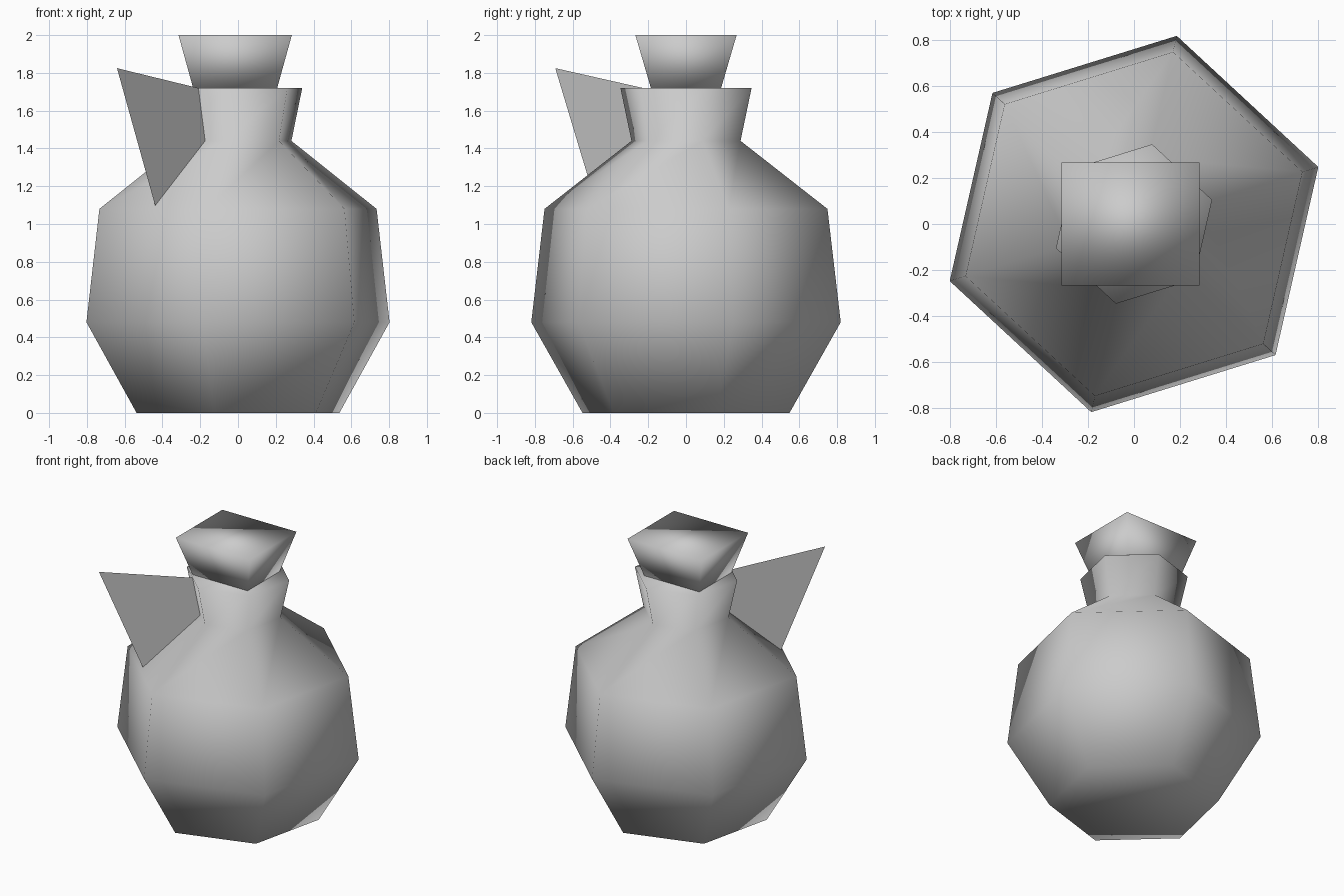
import bpy, bmesh, math

if "Cube" in bpy.data.objects:
    bpy.data.objects.remove(bpy.data.objects["Cube"])

glass = bpy.data.materials.new("pale grey")
glass.diffuse_color = (0.6, 0.6, 0.6, 1)
glass.use_nodes = True
glass.node_tree.nodes["Principled BSDF"].inputs["Base Color"].default_value = glass.diffuse_color

TURN = math.radians(17.2)  # turn of the six-sided body


def finish(name, bm):
    mesh = bpy.data.meshes.new(name)
    for f in bm.faces:
        f.smooth = True
    bm.to_mesh(mesh)
    bm.free()
    mesh.materials.append(glass)
    obj = bpy.data.objects.new(name, mesh)
    bpy.context.collection.objects.link(obj)


def loft(name, rings):
    """Closed solid skinned through stacked rings of points."""
    bm = bmesh.new()
    loops = [[bm.verts.new(p) for p in ring] for ring in rings]
    n = len(loops[0])
    for low, high in zip(loops, loops[1:]):
        for i in range(n):
            j = (i + 1) % n
            bm.faces.new((low[i], low[j], high[j], high[i]))
    bm.faces.new(loops[0][::-1])
    bm.faces.new(loops[-1])
    finish(name, bm)


def hexagon(r, z):
    return [(r * math.cos(TURN + i * math.pi / 3),
             r * math.sin(TURN + i * math.pi / 3), z) for i in range(6)]


def rectangle(hx, hy, z):
    return [(-0.015 + sx * hx, sy * hy, z)
            for sx, sy in ((-1, -1), (1, -1), (1, 1), (-1, 1))]


# Bottle: belly, shoulder and flared neck
profile = [(0.562, 0), (0.84, 0.48), (0.768, 1.08), (0.296, 1.44), (0.356, 1.72)]
loft("bottle", [hexagon(r, z) for r, z in profile])

# Stopper: four-sided, wider at the top
loft("stopper", [rectangle(0.217, 0.18, 1.70), rectangle(0.30, 0.268, 2.0)])

# Handle: thin upright sheet running out from the middle of one side
angle = TURN + math.radians(210)
outline = [(0.943, 1.825), (0.63, 1.06), (0.22, 1.43), (0.25, 1.71)]
bm = bmesh.new()
bm.faces.new([bm.verts.new((r * math.cos(angle), r * math.sin(angle), z))
              for r, z in outline])
finish("handle", bm)
